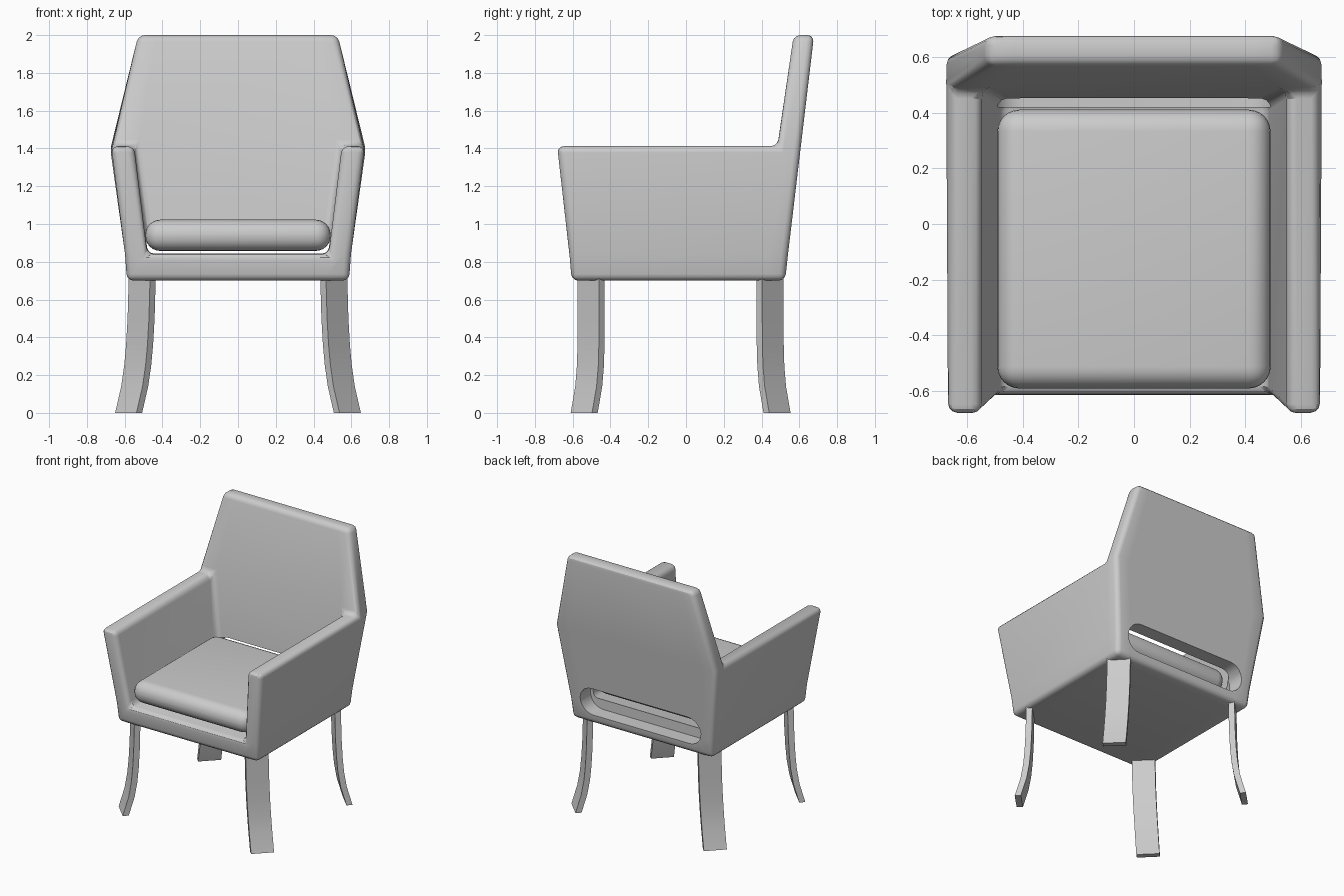
import bpy, bmesh, math
from mathutils import Vector

if "Cube" in bpy.data.objects:
    bpy.data.objects.remove(bpy.data.objects["Cube"])


def make_object(name, bm):
    bmesh.ops.recalc_face_normals(bm, faces=bm.faces[:])
    me = bpy.data.meshes.new(name)
    bm.to_mesh(me)
    bm.free()
    ob = bpy.data.objects.new(name, me)
    bpy.context.collection.objects.link(ob)
    return ob


def finish(ob, angle=30):
    # bake the modifiers, then smooth-shade
    bpy.ops.object.select_all(action='DESELECT')
    ob.select_set(True)
    bpy.context.view_layer.objects.active = ob
    for m in list(ob.modifiers):
        bpy.ops.object.modifier_apply(modifier=m.name)
    bpy.ops.object.shade_smooth_by_angle(angle=math.radians(angle))


def add_bevel(ob, width, segments):
    m = ob.modifiers.new("bevel", 'BEVEL')
    m.width, m.segments = width, segments
    m.limit_method = 'ANGLE'
    m.angle_limit = math.radians(30)


# Shell: a lattice of solid cells (seat slab, two arms, back), skinned on its boundary
# level: z, outer half width, inner half width, front y, inner back y, outer back y
LEVELS = [
    (0.70, 0.588, 0.47, -0.605, 0.435, 0.525),
    (0.84, 0.598, 0.48, -0.617, 0.440, 0.540),
    (1.412, 0.672, 0.55, -0.682, 0.485, 0.608),
    (2.00, 0.528, 0.43, -0.750, 0.570, 0.678),
]


def solid(i, j, k):
    if not (0 <= i < 3 and 0 <= j < 2 and 0 <= k < 3):
        return False
    return k == 0 or j == 1 or (k == 1 and i != 1)


bm = bmesh.new()
verts = {}


def lattice_vert(key):
    if key not in verts:
        i, j, k = key
        z, xo, xi, *ys = LEVELS[k]
        verts[key] = bm.verts.new(((-xo, -xi, xi, xo)[i], ys[j], z))
    return verts[key]


for i in range(3):
    for j in range(2):
        for k in range(3):
            if not solid(i, j, k):
                continue
            for axis in range(3):
                for side in (0, 1):
                    nb = [i, j, k]
                    nb[axis] += 2 * side - 1
                    if solid(*nb):
                        continue
                    quad = []
                    for a, b in ((0, 0), (1, 0), (1, 1), (0, 1)):
                        key = [i, j, k]
                        key[axis] += side
                        key[(axis + 1) % 3] += a
                        key[(axis + 2) % 3] += b
                        quad.append(lattice_vert(tuple(key)))
                    bm.faces.new(quad)
shell = make_object("chair_shell", bm)
add_bevel(shell, 0.035, 3)

# Rounded slot through the lower back
bm = bmesh.new()
r, zc, half = 0.105, 0.875, 0.40
ring = []
for side in (1, -1):
    for s in range(13):
        a = math.radians(-90 + 15 * s)
        ring.append(bm.verts.new((side * (half + r * math.cos(a)), 0.42,
                                  zc + side * r * math.sin(a))))
face = bm.faces.new(ring)
ext = bmesh.ops.extrude_face_region(bm, geom=[face])
bmesh.ops.translate(bm, vec=(0, 0.35, 0),
                    verts=[v for v in ext["geom"] if isinstance(v, bmesh.types.BMVert)])
cutter = make_object("slot_cutter", bm)
cutter.hide_render = True
cut = shell.modifiers.new("slot", 'BOOLEAN')
cut.operation, cut.solver, cut.object = 'DIFFERENCE', 'EXACT', cutter
finish(shell)
bpy.data.objects.remove(cutter)

# Seat cushion
bm = bmesh.new()
bmesh.ops.create_cube(bm, size=1)
for v in bm.verts:
    v.co = Vector((v.co.x * 0.98, v.co.y * 1.0 - 0.09, v.co.z * 0.165 + 0.94))
cushion = make_object("seat_cushion", bm)
add_bevel(cushion, 0.078, 6)
finish(cushion)

# Legs: flat slabs turned 45 degrees, flaring out at the foot
# z, sideways shift, front/back shift
LEG_PATH = [(0.72, 0, 0), (0.50, 0.006, 0), (0.36, 0.014, 0.001), (0.25, 0.024, 0.004),
            (0.14, 0.040, 0.013), (0.0, 0.072, 0.037)]
WIDE, THIN = 0.113, 0.030     # both faces as projected on the axes


def leg(name, sx, sy, x0, y0):
    bm = bmesh.new()
    rings = []
    for z, dx, dy in LEG_PATH:
        cx, cy = x0 + dx, y0 + dy
        w, t = WIDE / 2, THIN / 2
        rings.append([bm.verts.new((sx * (cx + a * w + b * t), sy * (cy - a * w + b * t), z))
                      for a, b in ((1, 1), (-1, 1), (-1, -1), (1, -1))])
    for lo, hi in zip(rings, rings[1:]):
        for n in range(4):
            m = (n + 1) % 4
            bm.faces.new((lo[n], lo[m], hi[m], hi[n]))
    bm.faces.new(rings[0])
    bm.faces.new(rings[-1])
    finish(make_object(name, bm))


for sx, side in ((-1, "left"), (1, "right")):
    leg("front_leg_" + side, sx, -1, 0.507, 0.502)
    leg("rear_leg_" + side, sx, 1, 0.507, 0.445)
